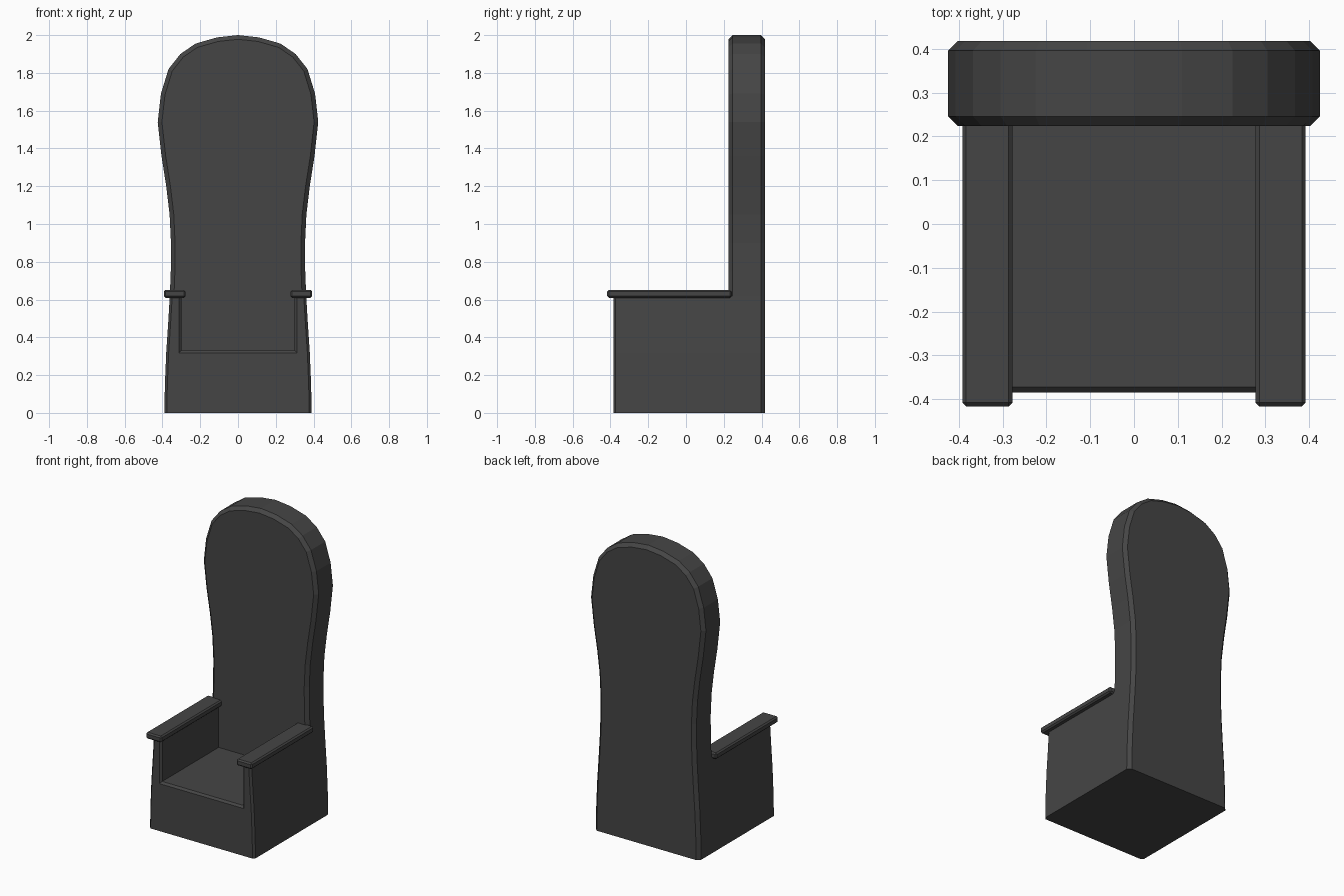
import bpy, bmesh

if "Cube" in bpy.data.objects:
    bpy.data.objects.remove(bpy.data.objects["Cube"])

dark = bpy.data.materials.new("dark_grey")
dark.diffuse_color = (0.06, 0.06, 0.06, 1)
dark.use_nodes = True
dark.node_tree.nodes["Principled BSDF"].inputs["Base Color"].default_value = dark.diffuse_color


def finish(name, bm):
    bmesh.ops.recalc_face_normals(bm, faces=bm.faces)
    mesh = bpy.data.meshes.new(name)
    bm.to_mesh(mesh)
    bm.free()
    mesh.materials.append(dark)
    obj = bpy.data.objects.new(name, mesh)
    bpy.context.collection.objects.link(obj)
    return obj


def slab(name, half, y0, y1, chamfer, rims):
    """Extrude a mirrored x-z outline along y and chamfer the chosen rims."""
    outline = half + [(-x, z) for x, z in reversed(half) if x > 0]
    bm = bmesh.new()
    face = bm.faces.new([bm.verts.new((x, y0, z)) for x, z in outline])
    new = bmesh.ops.extrude_face_region(bm, geom=[face])["geom"]
    verts = [v for v in new if isinstance(v, bmesh.types.BMVert)]
    bmesh.ops.translate(bm, verts=verts, vec=(0, y1 - y0, 0))
    edges = [e for e in bm.edges
             if any(all(abs(v.co.y - r) < 1e-5 for v in e.verts) for r in rims)
             and any(v.co.z > 1e-5 for v in e.verts)]
    bmesh.ops.bevel(bm, geom=edges, offset=chamfer, segments=1,
                    affect='EDGES', clamp_overlap=False)
    return finish(name, bm)


# Flared lower side, shared by the base and the backrest
lower = [(0.39, 0), (0.387, 0.15), (0.38, 0.32), (0.37, 0.47), (0.361, 0.62)]

# Tall backrest with a rounded head
upper = [(0.356, 0.75), (0.355, 0.9), (0.362, 1.05), (0.38, 1.2),
         (0.405, 1.36), (0.425, 1.54), (0.408, 1.69), (0.368, 1.82),
         (0.305, 1.9), (0.225, 1.955), (0.11, 1.988), (0, 2.0)]
slab("backrest", lower + upper, 0.224, 0.418, 0.022, (0.224, 0.418))

# Seat box with the arm sides, a U-shaped outline
slab("seat_base", lower + [(0.3, 0.62), (0.3, 0.33)],
     -0.385, 0.247, 0.013, (-0.385,))

# Armrest caps
for side, sx in (("left", -1), ("right", 1)):
    bm = bmesh.new()
    bmesh.ops.create_cube(bm, size=1)
    bmesh.ops.scale(bm, verts=bm.verts, vec=(0.115, 0.658, 0.042))
    bmesh.ops.translate(bm, verts=bm.verts, vec=(sx * 0.335, -0.088, 0.63))
    bmesh.ops.bevel(bm, geom=bm.edges[:], offset=0.009, segments=1,
                    affect='EDGES')
    finish("armrest_" + side, bm)
